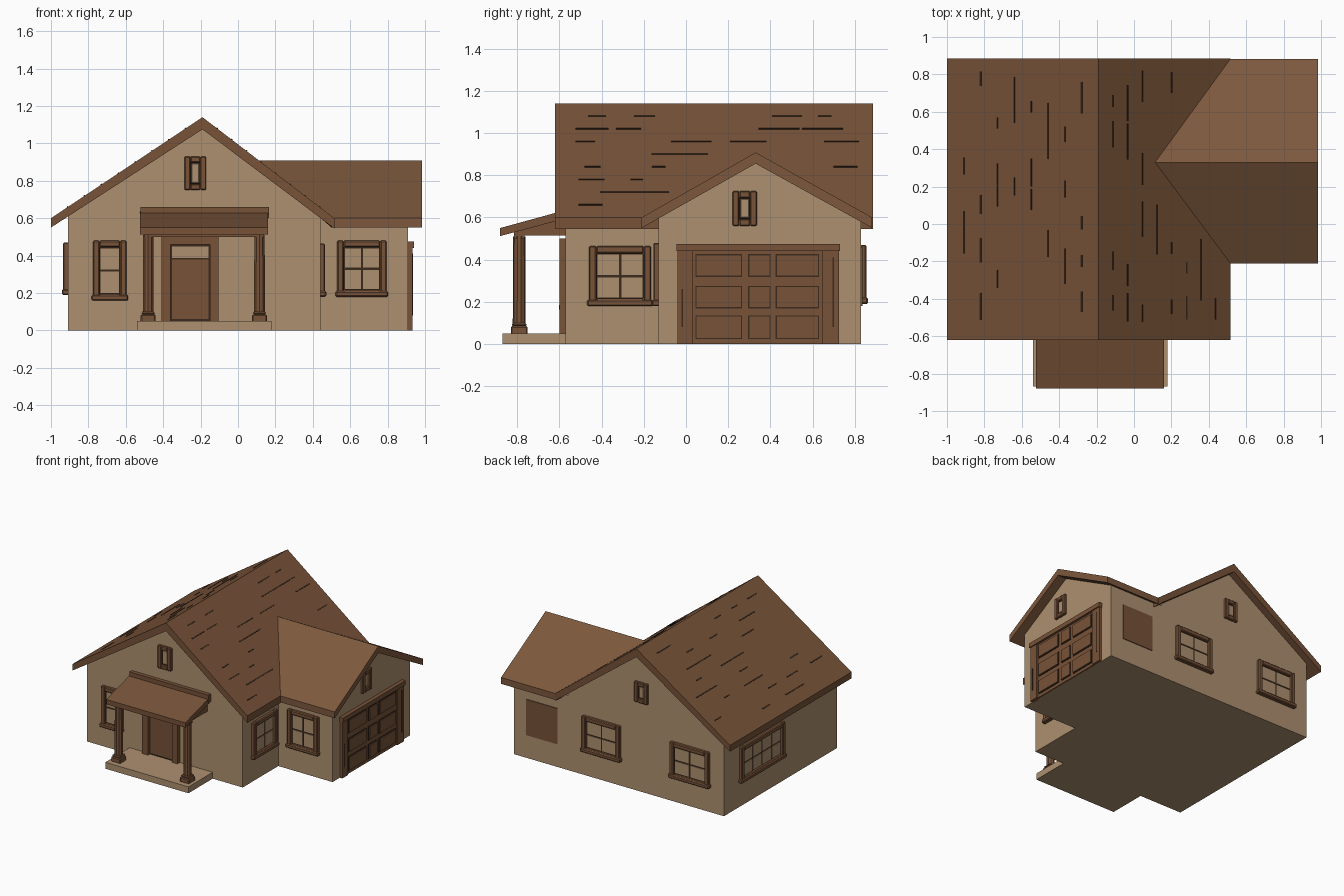
import bpy, bmesh, math, random
from mathutils import Matrix, Vector

if "Cube" in bpy.data.objects:
    bpy.data.objects.remove(bpy.data.objects["Cube"])

random.seed(4)


def material(name, col):
    m = bpy.data.materials.new(name)
    m.diffuse_color = (*col, 1)
    m.use_nodes = True
    m.node_tree.nodes["Principled BSDF"].inputs["Base Color"].default_value = m.diffuse_color
    return m


MATS = [material("tan_siding", (0.42, 0.28, 0.16)),
        material("brown_wood", (0.185, 0.085, 0.040)),
        material("dark_groove", (0.045, 0.023, 0.012)),
        material("light_brown_shingle", (0.205, 0.099, 0.047))]
TAN, BROWN, DARK, SHINGLE = range(4)


def finish(name, bm, bevel=0):
    bmesh.ops.recalc_face_normals(bm, faces=bm.faces)
    me = bpy.data.meshes.new(name)
    bm.to_mesh(me)
    bm.free()
    for m in MATS:
        me.materials.append(m)
    ob = bpy.data.objects.new(name, me)
    bpy.context.collection.objects.link(ob)
    if bevel:
        b = ob.modifiers.new("bevel", 'BEVEL')
        b.width, b.segments = bevel, 1
    return ob


def loft(name, a, b, mat):
    """Solid between two matching outlines."""
    bm = bmesh.new()
    va, vb = [bm.verts.new(p) for p in a], [bm.verts.new(p) for p in b]
    n = len(a)
    bm.faces.new(va)
    bm.faces.new(vb[::-1])
    for i in range(n):
        bm.faces.new((va[i], vb[i], vb[(i + 1) % n], va[(i + 1) % n]))
    for f in bm.faces:
        f.material_index = mat
    return finish(name, bm)


def along_y(name, prof, y0, y1, mat):
    return loft(name, [(x, y0, z) for x, z in prof], [(x, y1, z) for x, z in prof], mat)


def along_x(name, prof, x0, x1, mat):
    return loft(name, [(x0, y, z) for y, z in prof], [(x1, y, z) for y, z in prof], mat)


def boxes(name, items, side=0, dist=0, bevel=0):
    """Boxes (u0,u1,v0,v1,n0,n1,mat) on a wall; side 0 front, 1 right, 2 back, 3 left."""
    bm = bmesh.new()
    rot = Matrix.Rotation(side * math.pi / 2, 4, 'Z')
    for u0, u1, v0, v1, n0, n1, mat in items:
        c = Vector(((u0 + u1) / 2, -dist - (n0 + n1) / 2, (v0 + v1) / 2))
        mx = rot @ Matrix.Translation(c) @ Matrix.Diagonal((u1 - u0, n1 - n0, v1 - v0, 1))
        vs = bmesh.ops.create_cube(bm, size=1, matrix=mx)['verts']
        for f in {f for v in vs for f in v.link_faces}:
            f.material_index = mat
    return finish(name, bm, bevel)


def ring(u0, u1, v0, v1, t, n):
    """Four frame bars."""
    return [(u0, u0 + t, v0, v1, -.01, n, BROWN), (u1 - t, u1, v0, v1, -.01, n, BROWN),
            (u0 + t, u1 - t, v1 - t, v1, -.01, n, BROWN), (u0 + t, u1 - t, v0, v0 + t, -.01, n, BROWN)]


def window(name, side, dist, u0, u1, v0, v1, cols=2, t=.035):
    boxes(name + "_frame", ring(u0, u1, v0, v1, t, .025)
          + [(u0 - .008, u1 + .008, v0, v0 + .03, -.01, .032, BROWN)], side, dist, .006)
    bars = [(u0 + t, u1 - t, v0 + t, v1 - t, -.01, .004, DARK)]
    rows = 2
    w, h = (u1 - u0 - 2 * t) / cols, (v1 - v0 - 2 * t) / rows
    for i in range(cols):
        for j in range(rows):
            a, b = u0 + t + i * w, v0 + t + j * h
            bars.append((a + .006, a + w - .006, b + .006, b + h - .006, -.01, .009, TAN))
    boxes(name + "_panes", bars, side, dist)


def vent(name, side, dist, u, v0, v1):
    boxes(name, ring(u - .058, u + .058, v0, v1, .032, .02)
          + [(u - .03, u + .03, v0 + .03, v1 - .03, -.01, .005, DARK),
             (u - .022, u + .022, v0 + .036, v1 - .036, -.01, .009, TAN)], side, dist, .005)


# Walls: main gabled block and garage wing
along_y("main_walls", [(-.91, 0), (.44, 0), (.44, .61), (-.19, 1.085), (-.91, .615)], -.57, .83, TAN)
along_x("wing_walls", [(-.13, 0), (.83, 0), (.83, .585), (.33, .87), (-.13, .60)], .44, .91, TAN)

# Main roof slab
along_y("main_roof", [(-1, .60), (-.19, 1.14), (.515, .60), (.515, .545), (-.19, 1.075), (-1, .55)],
        -.62, .885, BROWN)

# Wing roof, its inner end mitred to the main slope
prof = [(-.21, .60), (.33, .908), (.882, .60), (.882, .55), (.33, .855), (-.21, .55)]
inner = [(min(-.19 + (1.14 - z) * 1.306, .52) - .02, y, z) for y, z in prof]
loft("wing_roof", inner, [(.985, y, z) for y, z in prof], SHINGLE)

# Shingle gaps: thin dark strips along the courses of both main slopes
for name, ex, sign in (("left_shingle_gaps", -1.0, -1), ("right_shingle_gaps", .515, 1)):
    run, rise = abs(ex + .19), .54
    slope = math.atan2(rise, run)
    bm = bmesh.new()
    for row in range(1, 9):
        t = row / 9
        x, z = -.19 + (ex + .19) * t, 1.14 - rise * t
        for k in range(4):
            y = random.uniform(-.5, .78)
            L = random.uniform(.05, .2)
            if sign > 0 and abs(y - .33) < .13 + max(0, x - .13) * 1.4 and x > .05:
                continue
            mx = (Matrix.Translation((x, y, z)) @ Matrix.Rotation(sign * slope, 4, 'Y')
                  @ Matrix.Diagonal((.008, L, .008, 1)))
            bmesh.ops.create_cube(bm, size=1, matrix=mx)
    for f in bm.faces:
        f.material_index = DARK
    finish(name, bm)

# Porch: slab, posts, beams, lean-to roof and wall trim
boxes("porch_floor", [(-.54, .18, 0, .05, .56, .87, TAN)])
along_x("porch_roof", [(-.88, .55), (-.57, .635), (-.57, .595), (-.88, .512)], -.525, .16, BROWN)
boxes("porch_roof_trim", [(-.52, .165, .60, .66, .565, .60, BROWN)])
boxes("porch_front_beam", [(-.50, .14, .50, .55, .765, .815, BROWN)])
for s, x in (("left", -.48), ("right", .115)):
    along_x(s + "_porch_side_beam", [(-.79, .515), (-.57, .515), (-.57, .61), (-.79, .55)],
            x - .02, x + .02, BROWN)
    bm = bmesh.new()
    bmesh.ops.create_cone(bm, cap_ends=True, segments=10, radius1=.031, radius2=.029, depth=.46,
                          matrix=Matrix.Translation((x, -.79, .28)))
    for f in bm.faces:
        f.material_index = BROWN
    finish(s + "_porch_post", bm)
    boxes(s + "_post_base", [(x - .04, x + .04, .045, .085, .75, .83, BROWN),
                             (x - .035, x + .035, .085, .10, .755, .825, BROWN)], bevel=.006)

# Front door with surround, dark gap and tan light on top
boxes("front_door", [(-.41, -.36, .05, .46, .56, .60, BROWN), (-.15, -.105, .05, .46, .56, .60, BROWN),
                     (-.41, -.105, .46, .50, .56, .60, BROWN), (-.36, -.15, .05, .46, .56, .576, DARK),
                     (-.352, -.158, .06, .38, .56, .584, BROWN),
                     (-.352, -.158, .388, .45, .56, .582, TAN)])

# Windows on every side
window("front_left_window", 0, .57, -.775, -.595, .16, .48, cols=1)
window("wing_front_window", 0, .13, .53, .795, .18, .48)
window("main_right_window", 1, .44, -.46, -.165, .18, .465)
window("back_window_a", 2, .83, -.31, .02, .19, .47)
window("back_window_b", 2, .83, .45, .79, .19, .47)
window("left_window", 3, .91, -.64, -.10, .19, .47, cols=4)
boxes("back_wing_panel", [(-.80, -.53, .18, .46, -.01, .006, BROWN)], 2, .83)

# Gable vents
vent("front_vent", 0, .57, -.228, .75, .93)
vent("wing_vent", 1, .91, .278, .56, .725)
vent("back_vent", 2, .83, .20, .70, .86)

# Garage door with three by three panels
door = [(-.04, .03, 0, .47, -.01, .022, BROWN), (.645, .725, 0, .47, -.01, .022, BROWN),
        (-.045, .73, .44, .475, -.01, .03, BROWN), (.03, .645, 0, .44, -.01, .012, BROWN),
        (-.022, -.014, .08, .26, 0, .025, DARK), (.694, .702, .08, .41, 0, .025, DARK)]
for a, b in ((.05, .26), (.30, .395), (.43, .625)):
    for c, d in ((.03, .13), (.175, .27), (.325, .42)):
        door += [(a - .006, b + .006, c - .006, d + .006, 0, .015, DARK), (a, b, c, d, 0, .022, BROWN)]
boxes("garage_door", door, 1, .91)
